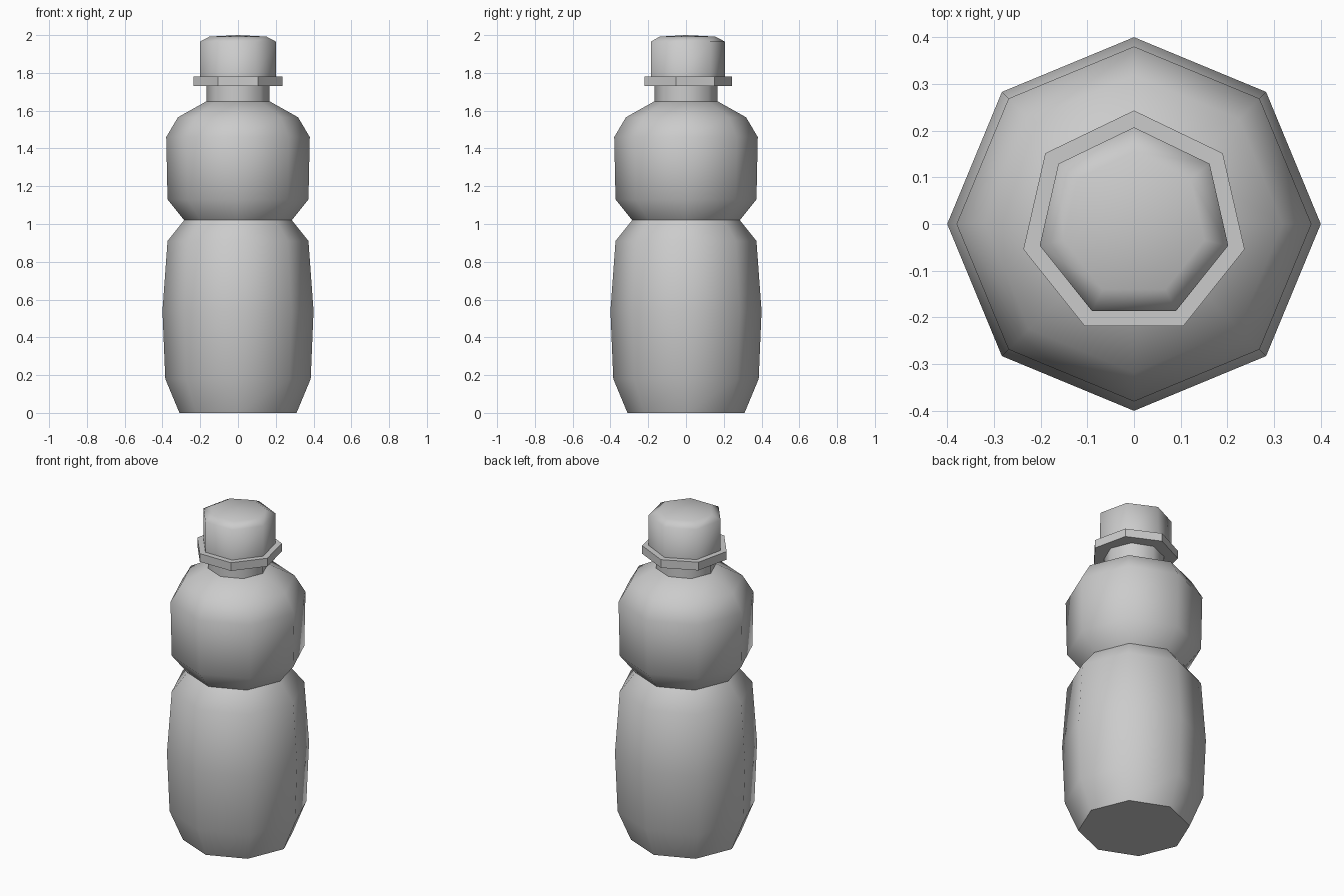
import bpy, bmesh, math

if "Cube" in bpy.data.objects:
    bpy.data.objects.remove(bpy.data.objects["Cube"])


def lathe(name, profile, sides, start, smooth=None):
    """Spin (radius, z) points into a closed faceted solid; radius 0 makes a pole."""
    bm = bmesh.new()
    rings = []
    for r, z in profile:
        count = sides if r > 0 else 1
        rings.append([bm.verts.new((r * math.cos(start + math.tau * i / sides),
                                    r * math.sin(start + math.tau * i / sides), z))
                      for i in range(count)])
    for low, high in zip(rings, rings[1:]):
        for i in range(sides):
            j = (i + 1) % sides
            if len(high) == 1:
                bm.faces.new((low[i], low[j], high[0]))
            else:
                bm.faces.new((low[i], low[j], high[j], high[i]))
    bm.faces.new(rings[0][::-1])
    if len(rings[-1]) > 1:
        bm.faces.new(rings[-1])
    bmesh.ops.recalc_face_normals(bm, faces=bm.faces)
    mesh = bpy.data.meshes.new(name)
    bm.to_mesh(mesh)
    bm.free()
    obj = bpy.data.objects.new(name, mesh)
    bpy.context.collection.objects.link(obj)
    if smooth:
        bpy.ops.object.select_all(action='DESELECT')
        obj.select_set(True)
        bpy.context.view_layer.objects.active = obj
        bpy.ops.object.shade_smooth_by_angle(angle=math.radians(smooth))
    return obj


# Eight-sided bottle with a pinched waist
lathe("bottle_body", [(0.31, 0), (0.385, 0.18), (0.40, 0.54), (0.373, 0.91),
                      (0.285, 1.02), (0.373, 1.13), (0.38, 1.46),
                      (0.318, 1.565), (0.17, 1.648)], 8, 0, 60)

# Neck
lathe("neck", [(0.168, 1.64), (0.168, 1.74)], 8, 0, 60)

# Seven-sided collar and cap, one corner towards the back
lathe("collar_ring", [(0.243, 1.73), (0.243, 1.78)], 7, math.pi / 2)
lathe("cap", [(0.207, 1.775), (0.207, 1.965), (0.155, 1.992), (0, 2.0)],
      7, math.pi / 2, 70)
